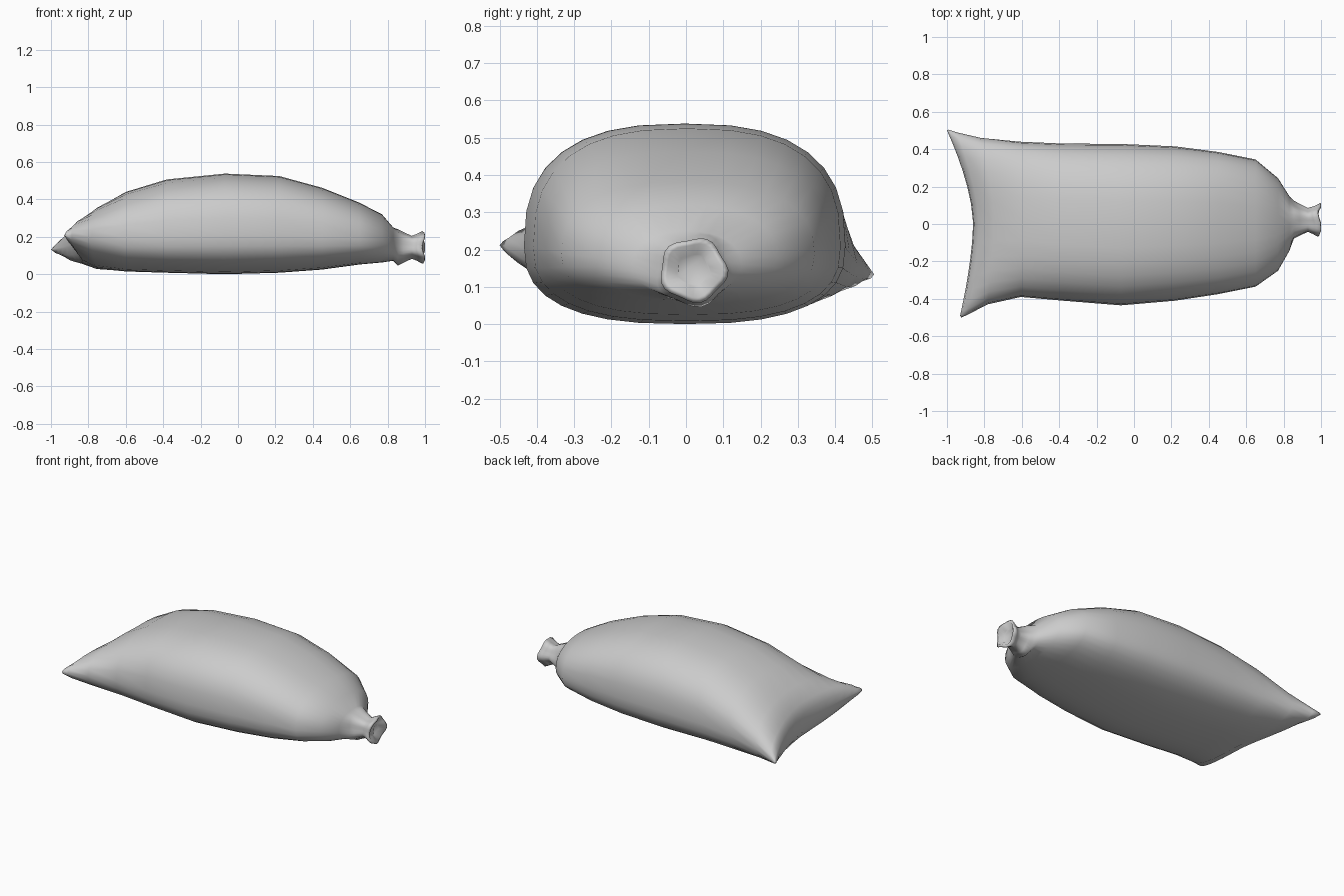
import bpy, bmesh, math

if "Cube" in bpy.data.objects:
    bpy.data.objects.remove(bpy.data.objects["Cube"])

SEG = 32
# Stuffed body stations: x, y min, y max, z bottom, z top
BODY = [
    (-0.86, -0.49, 0.50, 0.165, 0.175),
    (-0.855, -0.50, 0.505, 0.115, 0.23),
    (-0.83, -0.485, 0.49, 0.07, 0.285),
    (-0.75, -0.43, 0.46, 0.03, 0.355),
    (-0.60, -0.39, 0.44, 0.015, 0.44),
    (-0.38, -0.41, 0.43, 0.008, 0.507),
    (-0.07, -0.435, 0.428, 0.0, 0.538),
    (0.22, -0.41, 0.415, 0.008, 0.525),
    (0.45, -0.375, 0.385, 0.025, 0.462),
    (0.65, -0.335, 0.345, 0.052, 0.382),
    (0.77, -0.25, 0.245, 0.063, 0.32),
    (0.83, -0.145, 0.15, 0.072, 0.25),
]
# Gathered neck, flared mouth and its dimple: x, radius
NECK = [(0.855, 0.095), (0.885, 0.08), (0.93, 0.06), (0.96, 0.07),
        (0.99, 0.085), (0.995, 0.07), (0.965, 0.042)]


def spow(v, e):
    return math.copysign(abs(v) ** e, v)


def ring(bm, x, y0, y1, zb, zt):
    zm = min((zb + zt) / 2, 0.21 - 0.05 * x * x)         # widest height
    n = 2 + 0.6 * min(1, max(0, (0.9 - abs(x)) * 3))     # squareness
    sweep = (max(0, -0.5 - x) / 0.36) ** 2               # pulled-out corners
    verts = []
    for i in range(SEG):
        a = 2 * math.pi * i / SEG
        u, v = spow(math.cos(a), 2 / n), spow(math.sin(a), 2 / n)
        if x > 0.84:  # cloth folds around the neck
            k = 1 + 0.06 * math.cos(5 * a + 0.6)
            u, v = u * k, v * k
        y = (y0 + y1) / 2 + u * (y1 - y0) / 2
        z = zm + v * ((zt - zm) if v > 0 else (zm - zb)) - 0.08 * y * sweep
        px = x - sweep * (0.14 if u > 0 else 0.07) * abs(u) ** 1.6
        if x > 0.95:
            px += 0.008 * math.cos(3 * a)
        verts.append(bm.verts.new((min(px, 1.0), y, max(z, 0.0))))
    return verts


# Loft the whole cloth skin
bm = bmesh.new()
rings = [ring(bm, *r) for r in BODY]
rings += [ring(bm, x, 0.02 - r * 1.05, 0.02 + r * 1.05, 0.145 - r, 0.145 + r)
          for x, r in NECK]
for a, b in zip(rings, rings[1:]):
    for i in range(SEG):
        j = (i + 1) % SEG
        bm.faces.new((a[i], a[j], b[j], b[i]))

# Close the sewn end as a strip between its upper and lower edges
first, h = rings[0], SEG // 2
bm.faces.new((first[0], first[SEG - 1], first[1]))
for i in range(1, h - 1):
    bm.faces.new((first[i], first[SEG - i], first[SEG - i - 1], first[i + 1]))
bm.faces.new((first[h - 1], first[h + 1], first[h]))
bm.faces.new(rings[-1])  # bottom of the mouth dimple
bmesh.ops.recalc_face_normals(bm, faces=bm.faces)

me = bpy.data.meshes.new("sack")
bm.to_mesh(me)
bm.free()
for p in me.polygons:
    p.use_smooth = True
ob = bpy.data.objects.new("sack", me)
bpy.context.collection.objects.link(ob)
